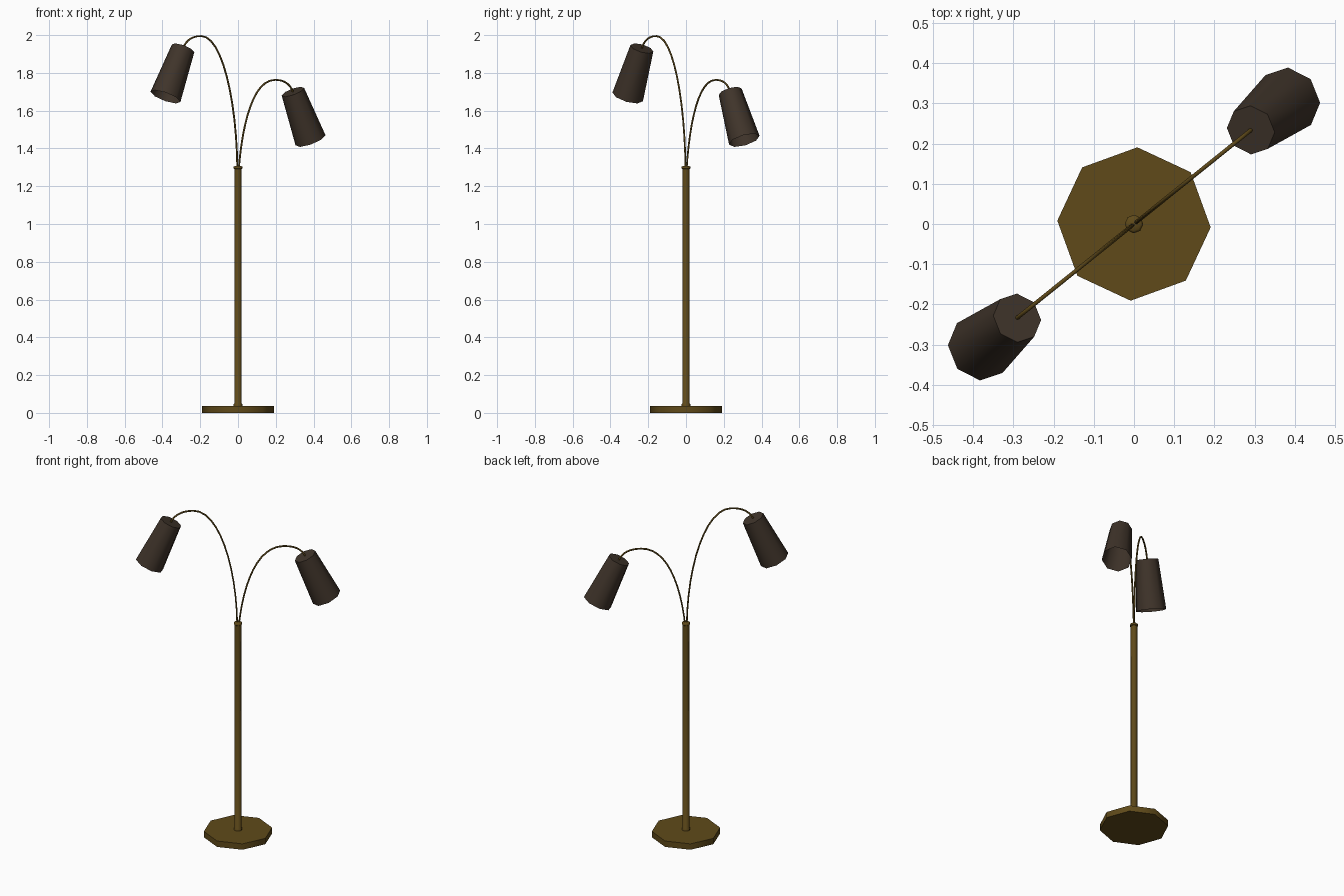
import bpy, math
from mathutils import Vector, Matrix

if "Cube" in bpy.data.objects:
    bpy.data.objects.remove(bpy.data.objects["Cube"])

AZ = math.radians(38.8)   # heading of the two arms


def material(name, rgb):
    m = bpy.data.materials.new(name)
    m.diffuse_color = (*rgb, 1)
    m.use_nodes = True
    m.node_tree.nodes["Principled BSDF"].inputs["Base Color"].default_value = m.diffuse_color
    return m


brass = material("aged_brass", (0.115, 0.068, 0.010))
fabric = material("dark_shade", (0.050, 0.034, 0.023))


def lathe(name, profile, mat, sides=8, turn=0.0, cap_start=True, cap_end=True):
    """Revolve (radius, z) rings about z, listed bottom to top."""
    verts, faces = [], []
    for r, z in profile:
        for i in range(sides):
            a = turn + 2 * math.pi * i / sides
            verts.append((r * math.cos(a), r * math.sin(a), z))
    for k in range(len(profile) - 1):
        for i in range(sides):
            j = (i + 1) % sides
            faces.append((k * sides + i, k * sides + j, (k + 1) * sides + j, (k + 1) * sides + i))
    if cap_start:
        faces.append(tuple(reversed(range(sides))))
    if cap_end:
        n = (len(profile) - 1) * sides
        faces.append(tuple(range(n, n + sides)))
    me = bpy.data.meshes.new(name)
    me.from_pydata(verts, [], faces)
    ob = bpy.data.objects.new(name, me)
    bpy.context.collection.objects.link(ob)
    me.materials.append(mat)
    bpy.ops.object.select_all(action='DESELECT')
    ob.select_set(True)
    bpy.context.view_layer.objects.active = ob
    bpy.ops.object.shade_smooth_by_angle(angle=math.radians(50))
    return ob


# Octagonal foot and the pole with a collar at each end
TURN = math.radians(-2.5)
lathe("base", [(0.191, 0), (0.191, 0.036)], brass, turn=TURN)
lathe("pole", [(0.023, 0.034), (0.023, 0.046), (0.0185, 0.052), (0.0185, 1.29),
               (0.023, 1.293), (0.023, 1.303), (0.017, 1.308)], brass, turn=TURN)


def arm(name, heading, peak_z, end, rise):
    """Thin bent tube drawn in the vertical plane of the heading."""
    def at(r, z):
        return Vector((r * math.cos(heading), r * math.sin(heading), z))
    cu = bpy.data.curves.new(name, 'CURVE')
    cu.dimensions = '3D'
    cu.bevel_depth = 0.005
    cu.bevel_resolution = 1
    cu.resolution_u = 12
    cu.use_fill_caps = True
    sp = cu.splines.new('BEZIER')
    sp.bezier_points.add(2)
    r, z = end
    keys = [((0.004, 1.28), (0.004, 1.2), rise),
            ((0.25, peak_z), (0.11, peak_z), (0.31, peak_z)),
            ((r, z), (r - 0.022, z + 0.045), (r + 0.02, z - 0.045))]
    for p, (co, left, right) in zip(sp.bezier_points, keys):
        p.handle_left_type = p.handle_right_type = 'FREE'
        p.co, p.handle_left, p.handle_right = at(*co), at(*left), at(*right)
    cu.materials.append(brass)
    ob = bpy.data.objects.new(name, cu)
    bpy.context.collection.objects.link(ob)


def shade(name, heading, top):
    """Tapered open shade hanging from its closed top, tilted outwards."""
    ob = lathe(name, [(0.084, -0.283), (0.063, 0)], fabric,
               turn=math.radians(4), cap_start=False)
    r, z = top
    ob.matrix_world = (Matrix.Rotation(heading, 4, 'Z') @ Matrix.Translation((r, 0, z))
                       @ Matrix.Rotation(math.radians(-25), 4, 'Y'))


# Low arm to the back right, high arm to the front left
for side, heading, peak, top_z, rise in (
        ("low", AZ, 1.763, 1.70, (0.03, 1.55)),
        ("high", AZ + math.pi, 1.995, 1.93, (0.008, 1.66))):
    arm(side + "_arm", heading, peak, (0.373, top_z), rise)
    shade(side + "_shade", heading, (0.373, top_z))
